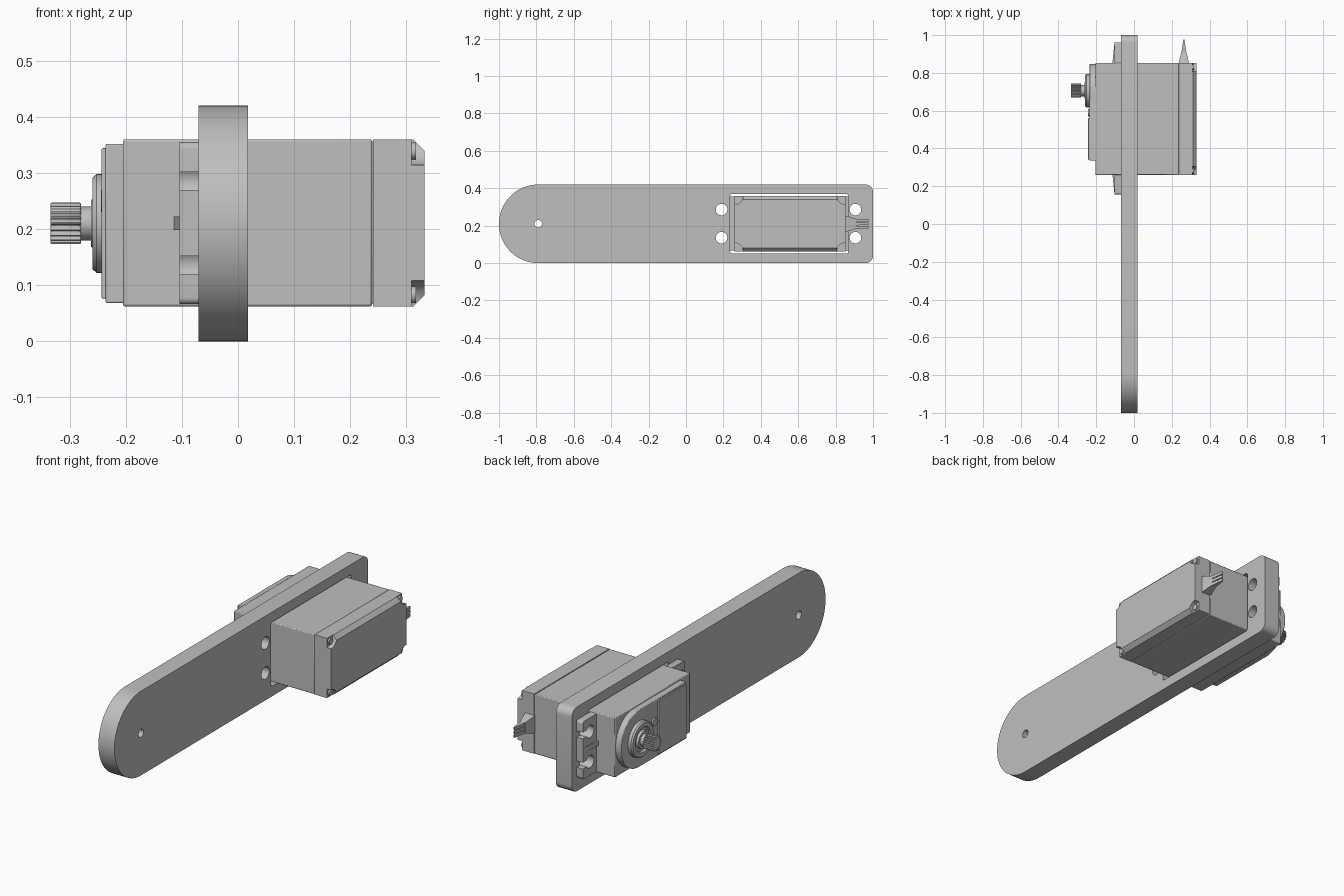
import bpy, bmesh
from math import sin, cos, pi, radians
from mathutils import Vector

if "Cube" in bpy.data.objects:
    bpy.data.objects.remove(bpy.data.objects["Cube"], do_unlink=True)

GREY = (0.52, 0.52, 0.52, 1)
mat = bpy.data.materials.new("plain grey")
mat.use_nodes = True
mat.diffuse_color = GREY
mat.node_tree.nodes["Principled BSDF"].inputs["Base Color"].default_value = GREY

MID = 0.21                      # height of the centre line
Y0, Y1, Z0, Z1 = 0.26, 0.852, 0.062, 0.36   # servo case footprint
SHAFT_Y = 0.706


def finish(name, bm, bevel=0):
    bmesh.ops.recalc_face_normals(bm, faces=bm.faces)
    me = bpy.data.meshes.new(name)
    bm.to_mesh(me)
    bm.free()
    ob = bpy.data.objects.new(name, me)
    bpy.context.collection.objects.link(ob)
    me.materials.append(mat)
    if bevel:
        m = ob.modifiers.new("edges", "BEVEL")
        m.width, m.segments, m.limit_method = bevel, 2, "ANGLE"
        m.angle_limit = radians(40)
    return ob


def extrude(name, pts, a, b, axis="x", bevel=0):
    """Extrude a flat outline from a to b along one axis."""
    place = {"x": lambda u, v, w: (w, u, v),
             "y": lambda u, v, w: (u, w, v),
             "z": lambda u, v, w: (u, v, w)}[axis]
    bm = bmesh.new()
    face = bm.faces.new([bm.verts.new(place(u, v, a)) for u, v in pts])
    res = bmesh.ops.extrude_face_region(bm, geom=[face])
    verts = [g for g in res["geom"] if isinstance(g, bmesh.types.BMVert)]
    bmesh.ops.translate(bm, verts=verts, vec=Vector(place(0, 0, b - a)))
    return finish(name, bm, bevel)


def arc(cu, cv, r, start, end, n):
    return [(cu + r * cos(radians(start + (end - start) * i / n)),
             cv + r * sin(radians(start + (end - start) * i / n))) for i in range(n + 1)]


def circle(cu, cv, r, n=32):
    return arc(cu, cv, r, 0, 360, n)[:-1]


def rect(u0, u1, v0, v1, r=0):
    if not r:
        return [(u0, v0), (u1, v0), (u1, v1), (u0, v1)]
    return (arc(u0 + r, v0 + r, r, 180, 270, 6) + arc(u1 - r, v0 + r, r, 270, 360, 6)
            + arc(u1 - r, v1 - r, r, 0, 90, 6) + arc(u0 + r, v1 - r, r, 90, 180, 6))


def lathe(name, profile, n=48):
    """Revolve (x, radius) points about the output shaft axis."""
    bm = bmesh.new()
    rings = [[bm.verts.new((x, u, v)) for u, v in circle(SHAFT_Y, MID, r, n)]
             for x, r in profile]
    for p, q in zip(rings, rings[1:]):
        for i in range(n):
            bm.faces.new((p[i], p[(i + 1) % n], q[(i + 1) % n], q[i]))
    bm.faces.new(rings[0])
    bm.faces.new(rings[-1])
    return finish(name, bm)


def activate(ob):
    bpy.ops.object.select_all(action="DESELECT")
    ob.select_set(True)
    bpy.context.view_layer.objects.active = ob


def cut(ob, outlines, a, b):
    """Cut outlines through the part along x."""
    activate(ob)
    for pts in outlines:
        cutter = extrude("cutter", pts, a, b)
        m = ob.modifiers.new("cut", "BOOLEAN")
        m.operation, m.solver, m.object = "DIFFERENCE", "EXACT", cutter
        bpy.ops.object.modifier_apply(modifier=m.name)
        bpy.data.objects.remove(cutter, do_unlink=True)


# Long arm: round at the front, with pivot hole, screw holes and servo window
outline = (arc(-0.79, MID, 0.21, 90, 270, 40) + arc(0.96, 0.04, 0.04, 270, 360, 8)
           + arc(0.96, 0.38, 0.04, 0, 90, 8))
arm = extrude("arm_plate", outline, -0.07, 0.018)
screw_spots = [(y, z) for y in (0.19, 0.906) for z in (0.136, 0.286)]
cut(arm, [circle(-0.79, MID, 0.02, 24), rect(0.236, 0.867, 0.05, 0.37, 0.012)]
    + [circle(y, z, 0.031) for y, z in screw_spots], -0.2, 0.2)

# Servo case: main block and end cap with a fine seam between them
extrude("servo_case", rect(Y0, Y1, Z0, Z1), -0.205, 0.239, bevel=0.004)
c = 0.02
cap = extrude("end_cap", [(0.241, Z0), (0.332 - c, Z0), (0.332, Z0 + c),
                          (0.332, Z1 - c), (0.332 - c, Z1), (0.241, Z1)], Y0, Y1, "y")
corners = [(y, z) for y in (Y0, Y1) for z in (Z0, Z1)]
cut(cap, [circle(y, z, 0.046) for y, z in corners], 0.309, 0.4)
extrude("cap_seam", rect(Y0 + 0.004, Y1 - 0.004, Z0 + 0.004, Z1 - 0.004), 0.23, 0.25)
for y, z in corners:
    dy, dz = (0.021 if y == Y0 else -0.021), (0.021 if z == Z0 else -0.021)
    extrude("cap_screw", circle(y + dy, z + dz, 0.015, 20), 0.30, 0.317)

# Mounting ears with open screw slots and a stiffening rib
ears = extrude("mounting_ears", rect(0.155, 0.962, 0.066, 0.355, 0.012), -0.104, -0.07)
slots = []
for y, z in screw_spots:
    slots.append(circle(y, z, 0.031))
    slots.append(rect(0.1, y, z - 0.016, z + 0.016) if y < 0.5
                 else rect(y, 1.0, z - 0.016, z + 0.016))
cut(ears, slots, -0.2, 0.0)
for name, base, tip in (("front_ear_rib", Y0, 0.165), ("back_ear_rib", Y1, 0.952)):
    extrude(name, [(-0.09, base), (-0.114, base), (-0.104, tip), (-0.09, tip)],
            MID - 0.012, MID + 0.012, "z")

# Gear cover: round around the shaft, with a raised plate beside it
cover = arc(SHAFT_Y, MID, 0.142, -90, 90, 32) + [(0.335, MID + 0.142), (0.335, MID - 0.142)]
extrude("gear_cover", cover, -0.236, -0.2, bevel=0.003)
extrude("cover_plate", rect(0.342, 0.56, 0.076, 0.344), -0.243, -0.23, bevel=0.002)
extrude("cover_pin", circle(0.59, 0.25, 0.02, 20), -0.244, -0.23)

# Bearing ring, shaft and toothed output spline
lathe("bearing_and_shaft", [(-0.23, 0.088), (-0.252, 0.088), (-0.259, 0.082), (-0.259, 0.062),
                            (-0.25, 0.058), (-0.25, 0.045), (-0.262, 0.042),
                            (-0.262, 0.03), (-0.29, 0.03)])
teeth = 20
spline = []
for i in range(teeth):
    for step, r in ((-0.3, 0.031), (-0.15, 0.037), (0.15, 0.037), (0.3, 0.031)):
        t = 2 * pi * (i + step) / teeth
        spline.append((SHAFT_Y + r * cos(t), MID + r * sin(t)))
extrude("output_spline", spline, -0.334, -0.28, bevel=0.002)


def taper(name, sections):
    """Loft rectangles given as (y, x centre, half x, z centre, half z)."""
    bm = bmesh.new()
    rings = [[bm.verts.new((x + i * hx, y, z + j * hz))
              for i, j in ((-1, -1), (1, -1), (1, 1), (-1, 1))]
             for y, x, hx, z, hz in sections]
    for p, q in zip(rings, rings[1:]):
        for i in range(4):
            bm.faces.new((p[i], p[(i + 1) % 4], q[(i + 1) % 4], q[i]))
    bm.faces.new(rings[0])
    bm.faces.new(rings[-1])
    return finish(name, bm)


# Cable outlet: tapered grommet and three wires
CX = 0.264
taper("cable_grommet", [(0.845, CX, 0.028, MID, 0.045), (0.866, CX, 0.024, MID, 0.04),
                        (0.912, CX, 0.013, MID, 0.026)])
for i in (-1, 0, 1):
    z = MID + i * 0.019
    taper("cable_wire", [(0.9, CX, 0.014, z, 0.008), (0.977, CX, 0.003, z, 0.007)])

# Smooth the round faces, keep hard edges crisp
for ob in list(bpy.context.collection.objects):
    if ob.type == "MESH" and mat.name in ob.data.materials:
        activate(ob)
        bpy.ops.object.shade_smooth_by_angle(angle=radians(30))
